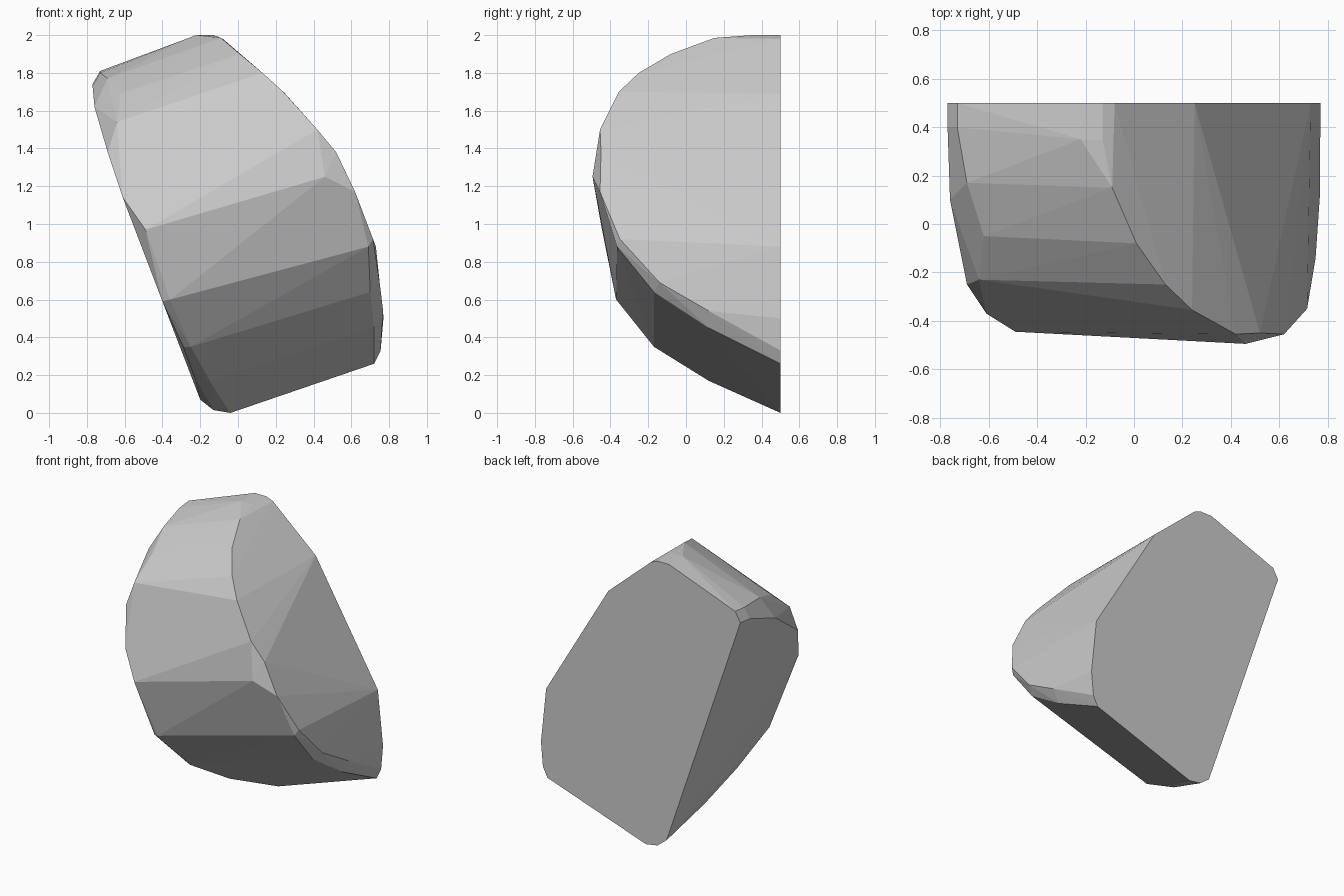
import bpy, bmesh

# flat back outline (x, z) at y = 0.5
back = [(-0.04, 0.0), (-0.13, 0.015), (-0.2, 0.07), (-0.77, 1.74), (-0.73, 1.81),
        (-0.22, 2.0), (-0.13, 2.0), (-0.08, 1.98), (0.25, 1.69), (0.73, 0.88),
        (0.77, 0.5), (0.755, 0.33), (0.72, 0.26)]
# rim of the tilted left side
left_rim = [(-0.77, 0.4, 1.73), (-0.76, 0.1, 1.62), (-0.69, -0.25, 1.38),
            (-0.61, -0.37, 1.14), (-0.49, -0.445, 0.97), (-0.4, -0.35, 0.59),
            (-0.29, -0.15, 0.35), (-0.23, 0.12, 0.19)]
# inner line of the softened left edge
left_soft = [(-0.73, 0.4, 1.8), (-0.69, 0.17, 1.77), (-0.62, -0.05, 1.69),
             (-0.64, -0.23, 1.54), (-0.36, -0.37, 0.6), (-0.25, -0.17, 0.35),
             (-0.15, 0.12, 0.17)]
# curved ridge running from the top down the right side
right_ridge = [(-0.22, 0.35, 2.0), (-0.13, 0.35, 2.0), (-0.09, 0.15, 1.985),
               (0.01, -0.08, 1.9), (0.13, -0.25, 1.8), (0.24, -0.355, 1.7),
               (0.42, -0.455, 1.5), (0.46, -0.495, 1.25), (0.52, -0.45, 1.38),
               (0.62, -0.455, 1.17), (0.715, -0.35, 0.92), (0.69, -0.365, 0.88),
               (0.75, -0.14, 0.69), (0.7, -0.17, 0.64),
               (0.768, 0.12, 0.54), (0.72, 0.12, 0.45)]

# the rock is the convex hull of its edge curves
bm = bmesh.new()
for p in [(x, 0.5, z) for x, z in back] + left_rim + left_soft + right_ridge:
    bm.verts.new(p)
hull = bmesh.ops.convex_hull(bm, input=bm.verts[:])
loose = [v for v in bm.verts if not v.link_faces]
bmesh.ops.delete(bm, geom=loose, context='VERTS')
bmesh.ops.dissolve_limit(bm, angle_limit=0.03, verts=bm.verts[:], edges=bm.edges[:])
bmesh.ops.recalc_face_normals(bm, faces=bm.faces[:])

mesh = bpy.data.meshes.new("rock")
bm.to_mesh(mesh)
bm.free()
rock = bpy.data.objects.new("rock", mesh)
bpy.context.collection.objects.link(rock)
